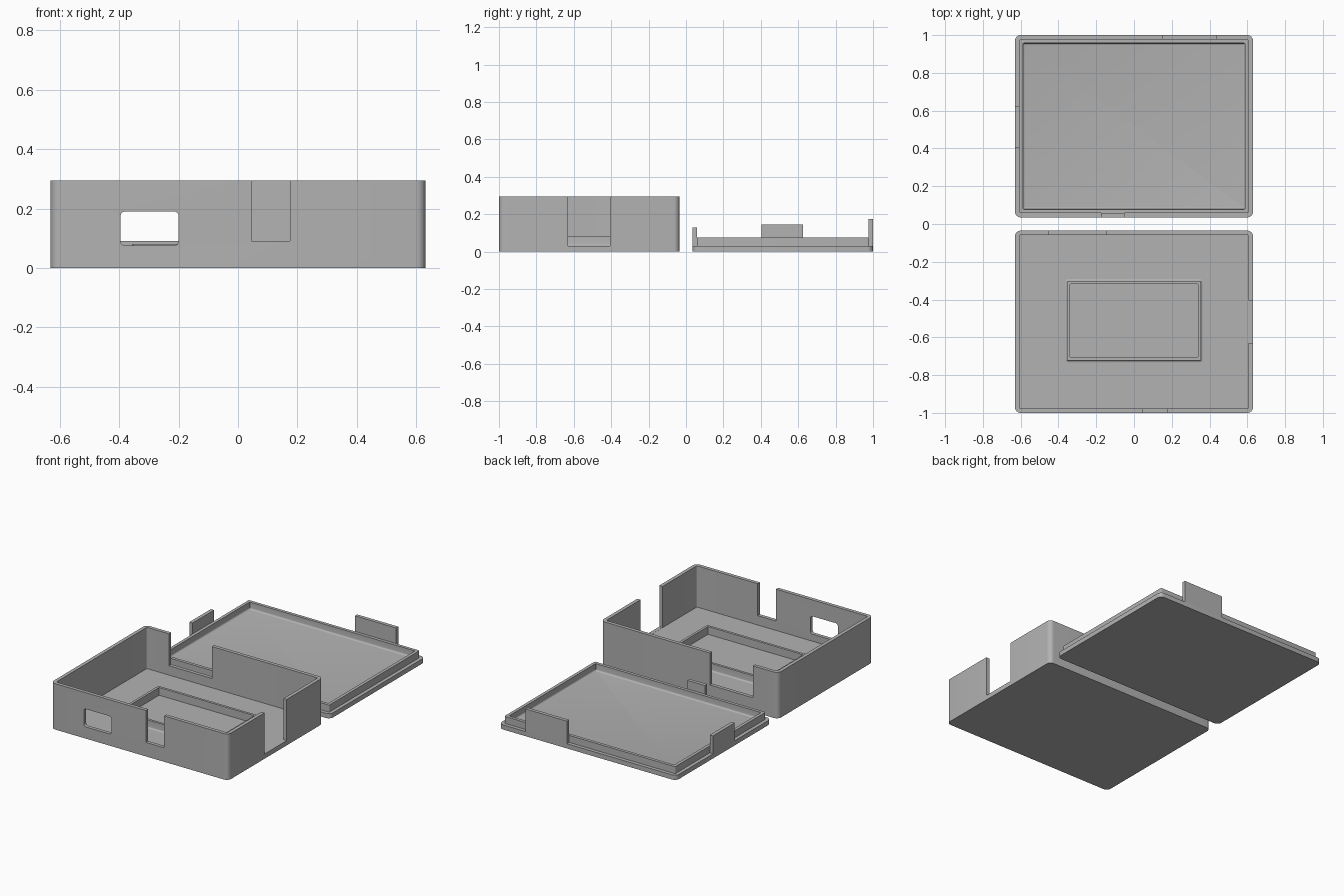
import bpy, bmesh
from math import sin, cos, pi, radians

if "Cube" in bpy.data.objects:
    bpy.data.objects.remove(bpy.data.objects["Cube"])

grey = bpy.data.materials.new("plain grey")
grey.use_nodes = True
grey.diffuse_color = (0.45, 0.45, 0.45, 1)
grey.node_tree.nodes["Principled BSDF"].inputs["Base Color"].default_value = (0.45, 0.45, 0.45, 1)

WALL, FLOOR, HEIGHT = 0.023, 0.03, 0.295
HALF_X, HALF_Y, RADIUS, MID_Y = 0.63, 0.4825, 0.03, 0.5175


def rounded_outline(hx, hy, r, steps=6):
    """Corner points of a rounded rectangle, counter-clockwise."""
    pts = []
    for q, (sx, sy) in enumerate([(1, 1), (-1, 1), (-1, -1), (1, -1)]):
        for i in range(steps + 1):
            a = (q + i / steps) * pi / 2
            pts.append((sx * (hx - r) + r * cos(a), sy * (hy - r) + r * sin(a)))
    return pts


def loft(name, centre, half, radius, rings, closed=False):
    """Skin rounded rectangles, each given as (grow, z); cap or close the ends."""
    bm = bmesh.new()
    loops = []
    for grow, z in rings:
        outline = rounded_outline(half[0] + grow, half[1] + grow, max(radius + grow, 0.004))
        loops.append([bm.verts.new((centre[0] + x, centre[1] + y, z)) for x, y in outline])
    pairs = list(zip(loops, loops[1:])) + ([(loops[-1], loops[0])] if closed else [])
    for a, b in pairs:
        for i in range(len(a)):
            j = (i + 1) % len(a)
            bm.faces.new((a[i], a[j], b[j], b[i]))
    if not closed:
        bm.faces.new(loops[0][::-1])
        bm.faces.new(loops[-1])
    bmesh.ops.recalc_face_normals(bm, faces=bm.faces)
    return finish(name, bm)


def block(name, x0, x1, y0, y1, z0, z1, bevel=0):
    """Plain block between limits, optionally rounded along its y edges."""
    bm = bmesh.new()
    bmesh.ops.create_cube(bm, size=1)
    for v in bm.verts:
        v.co = (x1 if v.co.x > 0 else x0, y1 if v.co.y > 0 else y0, z1 if v.co.z > 0 else z0)
    if bevel:
        along = [e for e in bm.edges if abs(e.verts[0].co.y - e.verts[1].co.y) > 0.01]
        bmesh.ops.bevel(bm, geom=along, offset=bevel, segments=4, profile=0.5, affect='EDGES')
    return finish(name, bm)


def finish(name, bm):
    mesh = bpy.data.meshes.new(name)
    bm.to_mesh(mesh)
    bm.free()
    mesh.materials.append(grey)
    ob = bpy.data.objects.new(name, mesh)
    bpy.context.collection.objects.link(ob)
    return ob


def activate(ob):
    bpy.ops.object.select_all(action='DESELECT')
    ob.select_set(True)
    bpy.context.view_layer.objects.active = ob


def cut(ob, cutter):
    cutter.hide_render = True
    mod = ob.modifiers.new("cut", 'BOOLEAN')
    mod.operation, mod.solver, mod.object = 'DIFFERENCE', 'EXACT', cutter
    activate(ob)
    bpy.ops.object.modifier_apply(modifier=mod.name)
    bpy.data.objects.remove(cutter)


def fillet(start, r, side):
    """Concave quarter arc from the floor up to a wall."""
    return [(start + side * r * (1 - sin(a)), FLOOR + r * (1 - cos(a)))
            for a in (i * pi / 8 for i in range(5))]


# Open tray
tray = loft("case_tray", (0, -MID_Y), (HALF_X, HALF_Y), RADIUS,
            [(0, 0), (0, HEIGHT), (-WALL, HEIGHT), (-WALL, FLOOR)])

# Wall openings: front window, then front, back and side notches
TOP = HEIGHT + 0.1
cut(tray, block("window_cutter", -0.395, -0.2, -1.05, -0.93, 0.075, 0.19, 0.015))
cut(tray, block("front_notch_cutter", 0.045, 0.175, -1.05, -0.93, 0.09, TOP))
cut(tray, block("back_notch_cutter", -0.45, -0.145, -0.1, 0.02, 0.09, TOP))
cut(tray, block("side_notch_cutter", 0.57, 0.7, -0.63, -0.405, FLOOR + 0.0005, TOP))

# Raised frame on the tray floor, with a filleted outer foot
frame = loft("floor_frame", (0, -0.512), (0.354, 0.21), 0.004,
             fillet(0, 0.01, 1) + [(0, 0.08), (-0.016, 0.08), (-0.016, FLOOR - 0.005), (0.01, FLOOR - 0.005)],
             closed=True)

# Lid plate with raised rim, filleted inside
lid = loft("lid", (0, MID_Y), (HALF_X, HALF_Y), RADIUS,
           [(0, 0), (0, FLOOR), (-WALL, FLOOR), (-WALL, 0.075), (-0.043, 0.075)]
           + fillet(-0.043, 0.01, -1)[::-1])

# Tabs on the lid that fill the tops of the notches
tabs = [
    block("lid_front_tab", -0.175, -0.05, 0.035, 0.035 + WALL, FLOOR, 0.13),
    block("lid_back_tab", 0.147, 0.44, 1 - WALL, 1, FLOOR, 0.175),
    block("lid_side_tab", -HALF_X, WALL - HALF_X, 0.405, 0.625, FLOOR, 0.145),
]

for ob in [tray, frame, lid]:
    activate(ob)
    bpy.ops.object.shade_smooth_by_angle(angle=radians(30))
